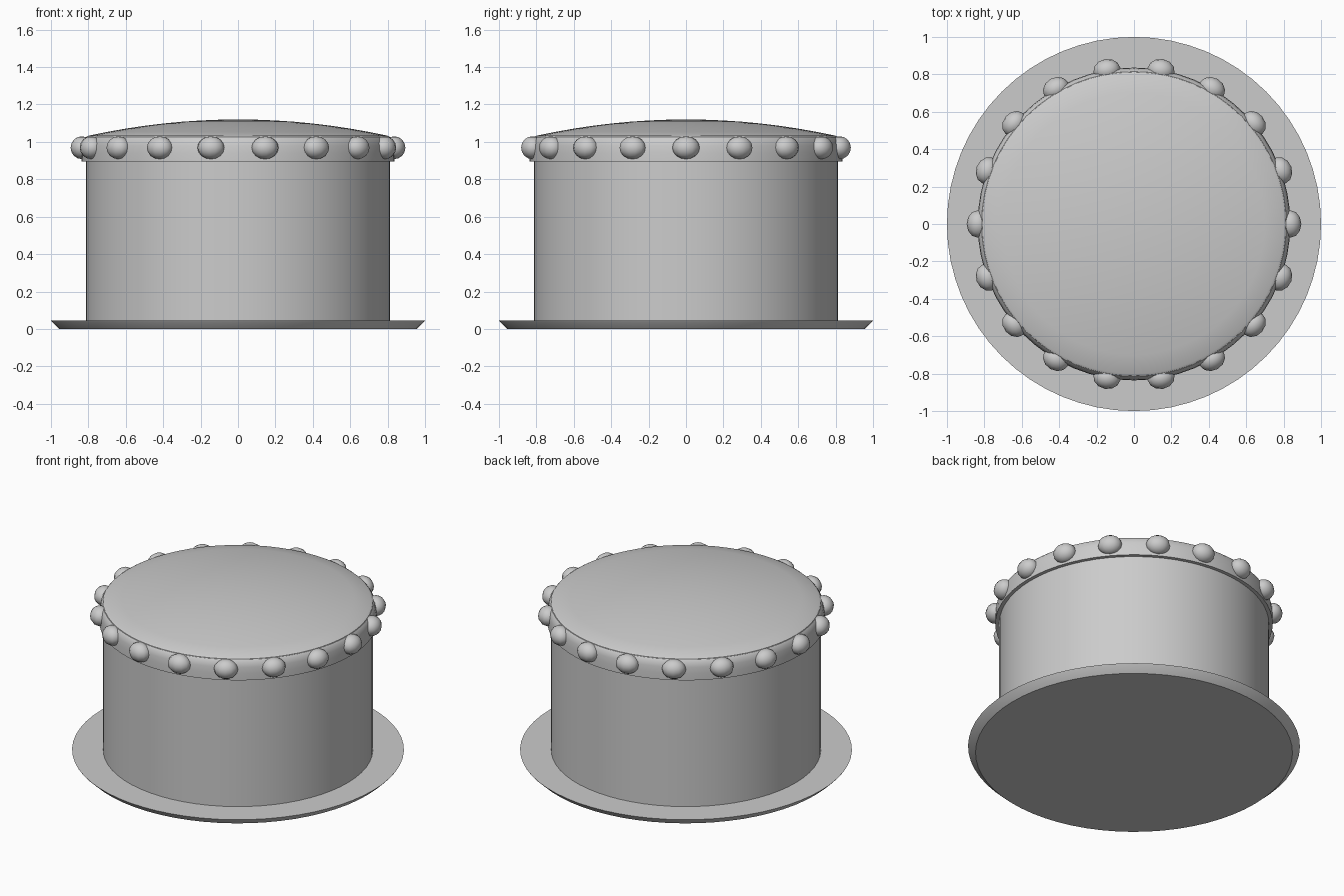
import bpy, bmesh
from math import cos, sin, pi, radians
from mathutils import Matrix

if "Cube" in bpy.data.objects:
    bpy.data.objects.remove(bpy.data.objects["Cube"])

SEGS = 64


def finish(bm, name, angle=30):
    bmesh.ops.remove_doubles(bm, verts=bm.verts, dist=1e-5)
    bmesh.ops.recalc_face_normals(bm, faces=bm.faces)
    me = bpy.data.meshes.new(name)
    bm.to_mesh(me)
    bm.free()
    ob = bpy.data.objects.new(name, me)
    bpy.context.collection.objects.link(ob)
    bpy.ops.object.select_all(action='DESELECT')
    ob.select_set(True)
    bpy.context.view_layer.objects.active = ob
    bpy.ops.object.shade_smooth_by_angle(angle=radians(angle))
    return ob


def lathe(name, profile):
    """Revolve (radius, z) points about z; end discs or poles close it."""
    bm = bmesh.new()
    rings = []
    for r, z in profile:
        if r == 0:
            rings.append([bm.verts.new((0, 0, z))] * SEGS)
        else:
            rings.append([bm.verts.new((r * cos(2 * pi * i / SEGS), r * sin(2 * pi * i / SEGS), z))
                          for i in range(SEGS)])
    for a, b in zip(rings, rings[1:]):
        for i in range(SEGS):
            j = (i + 1) % SEGS
            quad = list(dict.fromkeys((a[i], a[j], b[j], b[i])))
            bm.faces.new(quad)
    for (r, z), ring in ((profile[0], rings[0]), (profile[-1], rings[-1])):
        if r > 0:
            bm.faces.new(ring)
    return finish(bm, name)


# Serving plate with bevelled underside
lathe("plate", [(0.955, 0), (0.997, 0.04), (1.0, 0.045)])

# Cake body
lathe("cake_body", [(0.813, 0.045), (0.813, 0.9)])

# Icing band around the top edge
lathe("icing_band", [(0.836, 0.895), (0.836, 0.94), (0.833, 0.98),
                     (0.826, 1.01), (0.815, 1.023), (0.80, 1.025)])

# Domed icing top
R, BASE, RISE = 0.80, 1.033, 0.087
dome = [(0.815, 1.015), (0.812, 1.026)]
dome += [(R * (1 - i / 8), BASE + RISE * (1 - (1 - i / 8) ** 2)) for i in range(8)]
dome.append((0, BASE + RISE))
lathe("icing_dome", dome)

# Ring of piped beads
bm = bmesh.new()
for k in range(18):
    m = (Matrix.Rotation(radians(20 * k), 4, 'Z')
         @ Matrix.Translation((0.835, 0, 0.969))
         @ Matrix.Diagonal((0.06, 0.073, 0.061, 1)))
    bmesh.ops.create_uvsphere(bm, u_segments=12, v_segments=8, radius=1, matrix=m)
finish(bm, "icing_beads", 60)
